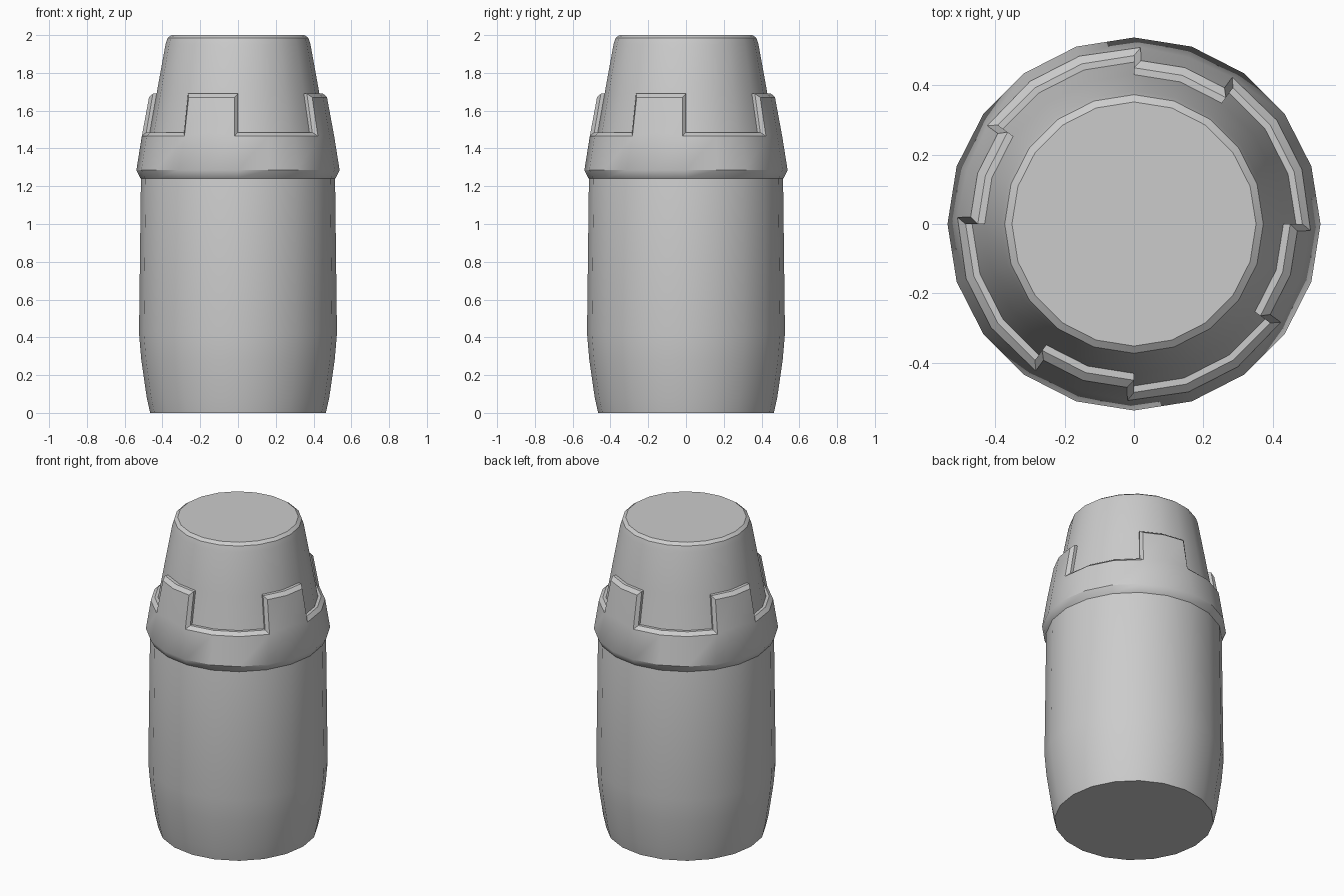
import bpy, bmesh
from math import cos, sin, radians, pi

if "Cube" in bpy.data.objects:
    bpy.data.objects.remove(bpy.data.objects["Cube"])

SIDES = 20


def ring(bm, r, z):
    return [bm.verts.new((r * cos(2 * pi * i / SIDES), r * sin(2 * pi * i / SIDES), z))
            for i in range(SIDES)]


def bridge(bm, a, b, keep=lambda i: True):
    for i in range(SIDES):
        if keep(i):
            j = (i + 1) % SIDES
            bm.faces.new((a[i], a[j], b[j], b[i]))


def finish(bm, name):
    bmesh.ops.recalc_face_normals(bm, faces=bm.faces[:])
    mesh = bpy.data.meshes.new(name)
    bm.to_mesh(mesh)
    bm.free()
    ob = bpy.data.objects.new(name, mesh)
    bpy.context.collection.objects.link(ob)
    bpy.ops.object.select_all(action='DESELECT')
    ob.select_set(True)
    bpy.context.view_layer.objects.active = ob
    bpy.ops.object.shade_smooth_by_angle(angle=radians(35))
    return ob


def lathe(name, profile):
    bm = bmesh.new()
    rings = [ring(bm, r, z) for r, z in profile]
    for a, b in zip(rings, rings[1:]):
        bridge(bm, a, b)
    bm.faces.new(rings[0])
    bm.faces.new(rings[-1])
    return finish(bm, name)


# Barrel body with tapered nose
lathe("body", [(0.465, 0), (0.483, 0.08), (0.512, 0.28), (0.524, 0.42),
               (0.514, 1.24), (0.468, 1.48), (0.431, 1.69),
               (0.384, 1.95), (0.373, 1.985), (0.352, 2.0)])

# Castellated collar: four teeth two segments wide, three-segment gaps
bm = bmesh.new()
under = ring(bm, 0.508, 1.235)
lip = ring(bm, 0.518, 1.245)
wide = ring(bm, 0.538, 1.285)
ledge = ring(bm, 0.506, 1.485)
crown = ring(bm, 0.471, 1.69)
bridge(bm, under, lip)
bridge(bm, lip, wide)
bridge(bm, wide, ledge)
bridge(bm, ledge, crown, lambda i: i % 5 >= 3)
bmesh.ops.delete(bm, geom=[v for v in crown if not v.link_faces], context='VERTS')

# Turn the upper rim inwards to meet the nose, then chamfer its outer edge
rim = [e for e in bm.edges if e.is_boundary and min(v.co.z for v in e.verts) > 1.4]
new = bmesh.ops.extrude_edge_only(bm, edges=rim)["geom"]
for v in new:
    if isinstance(v, bmesh.types.BMVert):
        s = 1 - 0.06 / v.co.xy.length
        v.co.x *= s
        v.co.y *= s
bmesh.ops.recalc_face_normals(bm, faces=bm.faces[:])
bmesh.ops.bevel(bm, geom=rim, offset=0.02, segments=1, profile=0.5, affect='EDGES')
finish(bm, "collar")
